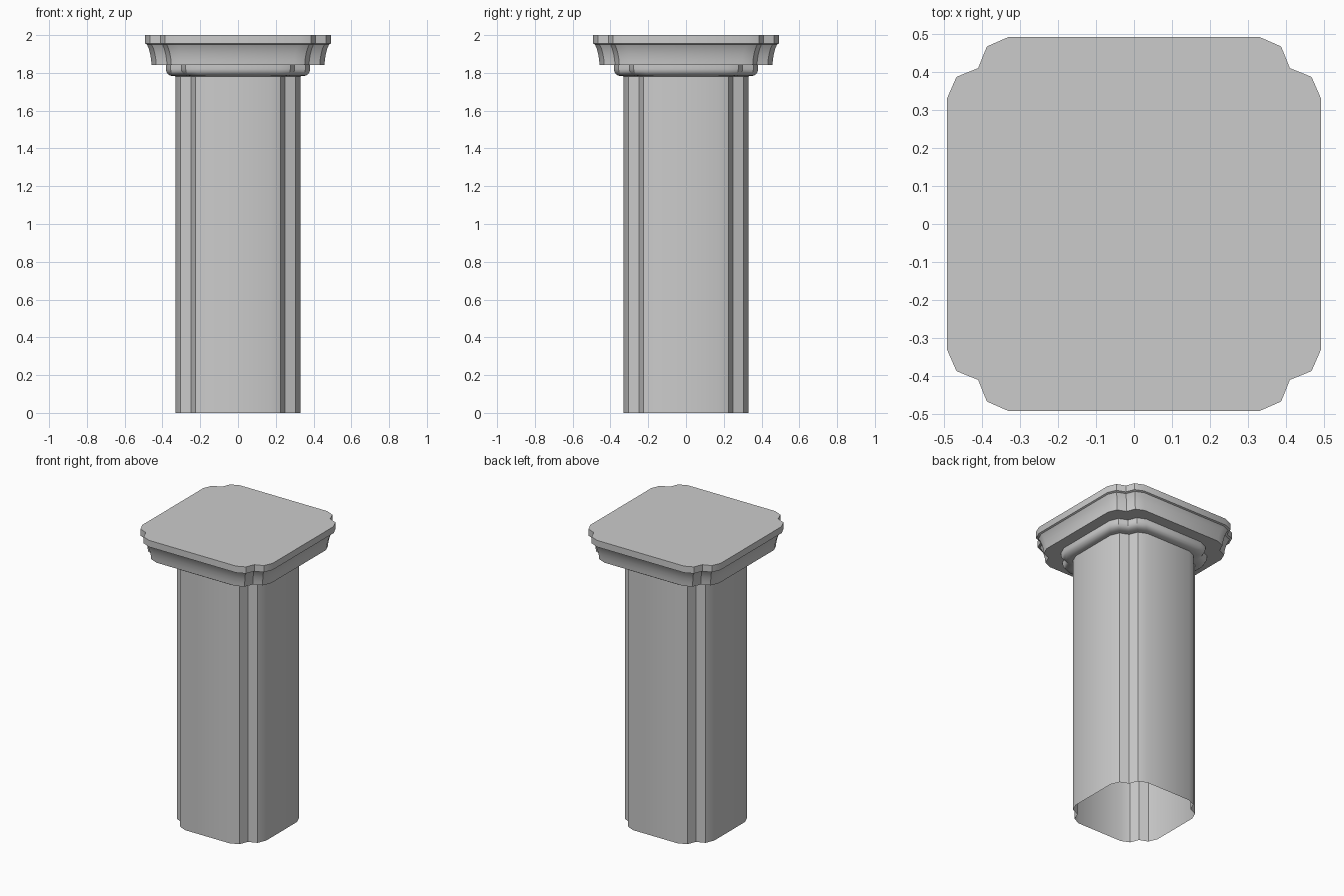
import bpy, bmesh, math

if "Cube" in bpy.data.objects:
    bpy.data.objects.remove(bpy.data.objects["Cube"])

# One notched corner of the plan, as insets from the half width
CORNER = [(0, 0.162), (0.025, 0.105), (0.082, 0.082), (0.105, 0.025), (0.162, 0)]


def outline(half):
    """Square plan with four notched corners, counter-clockwise."""
    pts = []
    for turn in range(4):
        for ix, iy in CORNER:
            x, y = half - ix, half - iy
            for _ in range(turn):
                x, y = -y, x
            pts.append((x, y))
    return pts


def moulding(name, profile, close_top=False):
    """Loft the plan through (half width, height) stations, bottom to top."""
    bm = bmesh.new()
    rings = [[bm.verts.new((x, y, z)) for x, y in outline(h)] for h, z in profile]
    for a, b in zip(rings, rings[1:]):
        n = len(a)
        for i in range(n):
            j = (i + 1) % n
            bm.faces.new((a[i], a[j], b[j], b[i]))
    if close_top:
        bm.faces.new(rings[-1])
    mesh = bpy.data.meshes.new(name)
    bm.to_mesh(mesh)
    bm.free()
    ob = bpy.data.objects.new(name, mesh)
    bpy.context.collection.objects.link(ob)
    bpy.ops.object.select_all(action='DESELECT')
    ob.select_set(True)
    bpy.context.view_layer.objects.active = ob
    bpy.ops.object.shade_smooth_by_angle(angle=math.radians(30))
    return ob


# Shaft, open at the foot
moulding("shaft", [(0.33, 0), (0.33, 1.782)])

# Rounded collar below the capital
collar = [(0.33, 1.782), (0.345, 1.783)]
collar += [(0.345 + 0.037 * math.sin(t), 1.82 - 0.037 * math.cos(t))
           for t in (math.radians(a) for a in (22.5, 45, 67.5, 90))]
collar.append((0.382, 1.843))
moulding("collar", collar)

# Capital: flat underside, hollow curve, then the top slab
moulding("capital", [(0.382, 1.843), (0.458, 1.843), (0.46, 1.87), (0.465, 1.9),
                     (0.473, 1.93), (0.482, 1.95), (0.492, 1.955)])
moulding("top_slab", [(0.492, 1.955), (0.492, 2.0)], close_top=True)
